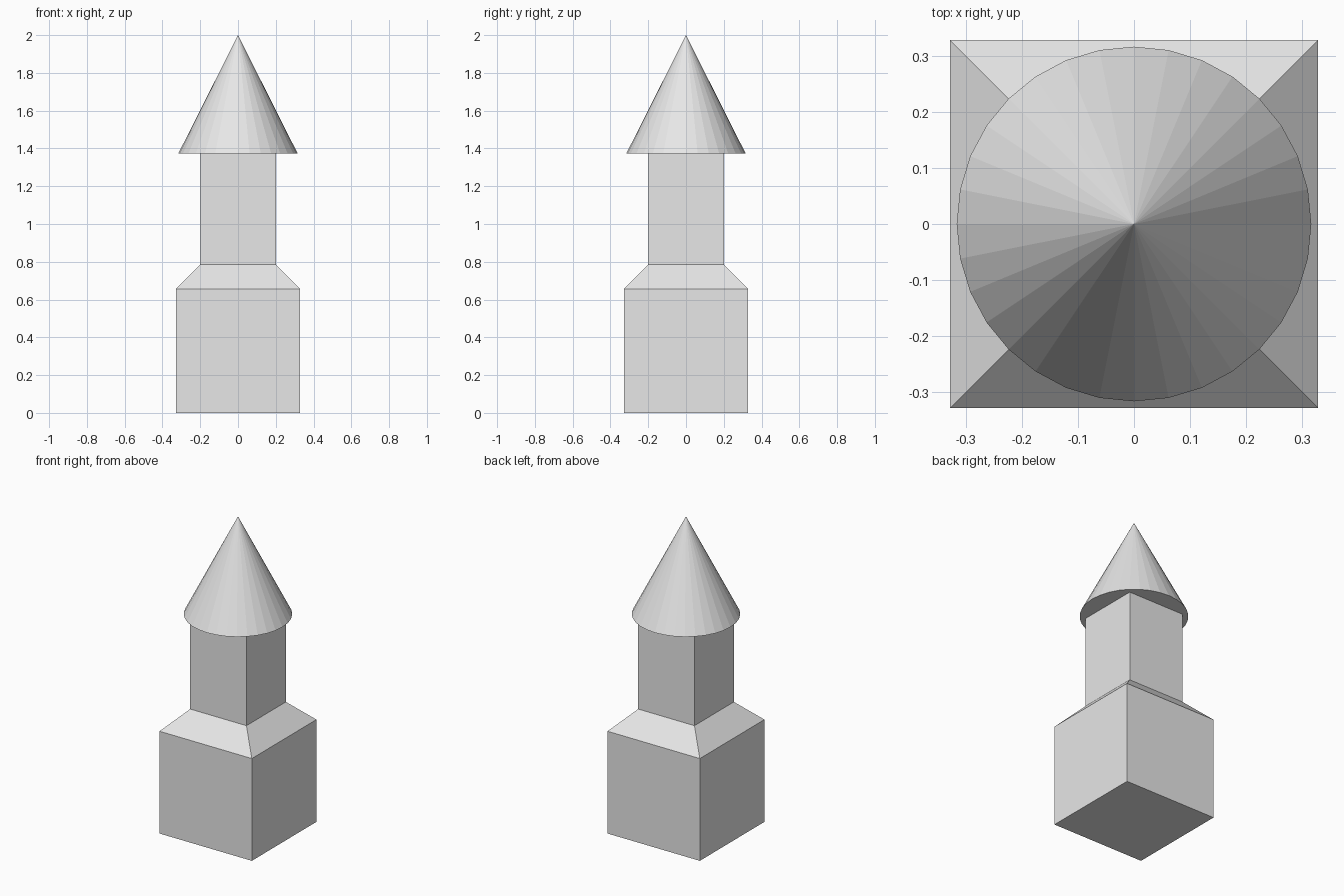
import bpy
import bmesh

cube = bpy.data.objects.get("Cube")
if cube:
    bpy.data.objects.remove(cube, do_unlink=True)

# Single plain grey
grey = bpy.data.materials.new("light grey")
grey.use_nodes = True
colour = (0.8, 0.8, 0.8, 1.0)
grey.diffuse_color = colour
grey.node_tree.nodes["Principled BSDF"].inputs["Base Color"].default_value = colour


def add_object(name, bm):
    bmesh.ops.recalc_face_normals(bm, faces=bm.faces)
    mesh = bpy.data.meshes.new(name)
    bm.to_mesh(mesh)
    bm.free()
    mesh.materials.append(grey)
    obj = bpy.data.objects.new(name, mesh)
    bpy.context.collection.objects.link(obj)
    return obj


def square_tower(name, profile):
    """Stack square sections given as (half width, height) into one closed solid."""
    bm = bmesh.new()
    corners = ((-1, -1), (1, -1), (1, 1), (-1, 1))
    rings = [[bm.verts.new((x * half, y * half, z)) for x, y in corners]
             for half, z in profile]
    for lower, upper in zip(rings, rings[1:]):
        for i in range(4):
            j = (i + 1) % 4
            bm.faces.new((lower[i], lower[j], upper[j], upper[i]))
    bm.faces.new(rings[0][::-1])
    bm.faces.new(rings[-1])
    return add_object(name, bm)


# Base block, sloped shoulder and narrow shaft
roof_z = 1.373
square_tower("tower_body", [(0.328, 0), (0.328, 0.657), (0.2, 0.785), (0.2, roof_z)])

# Faceted conical roof
bm = bmesh.new()
height = 2 - roof_z
bmesh.ops.create_cone(bm, cap_ends=True, segments=32, radius1=0.316, radius2=0, depth=height)
bmesh.ops.remove_doubles(bm, verts=bm.verts, dist=0.0001)
roof = add_object("cone_roof", bm)
roof.location.z = roof_z + height / 2
